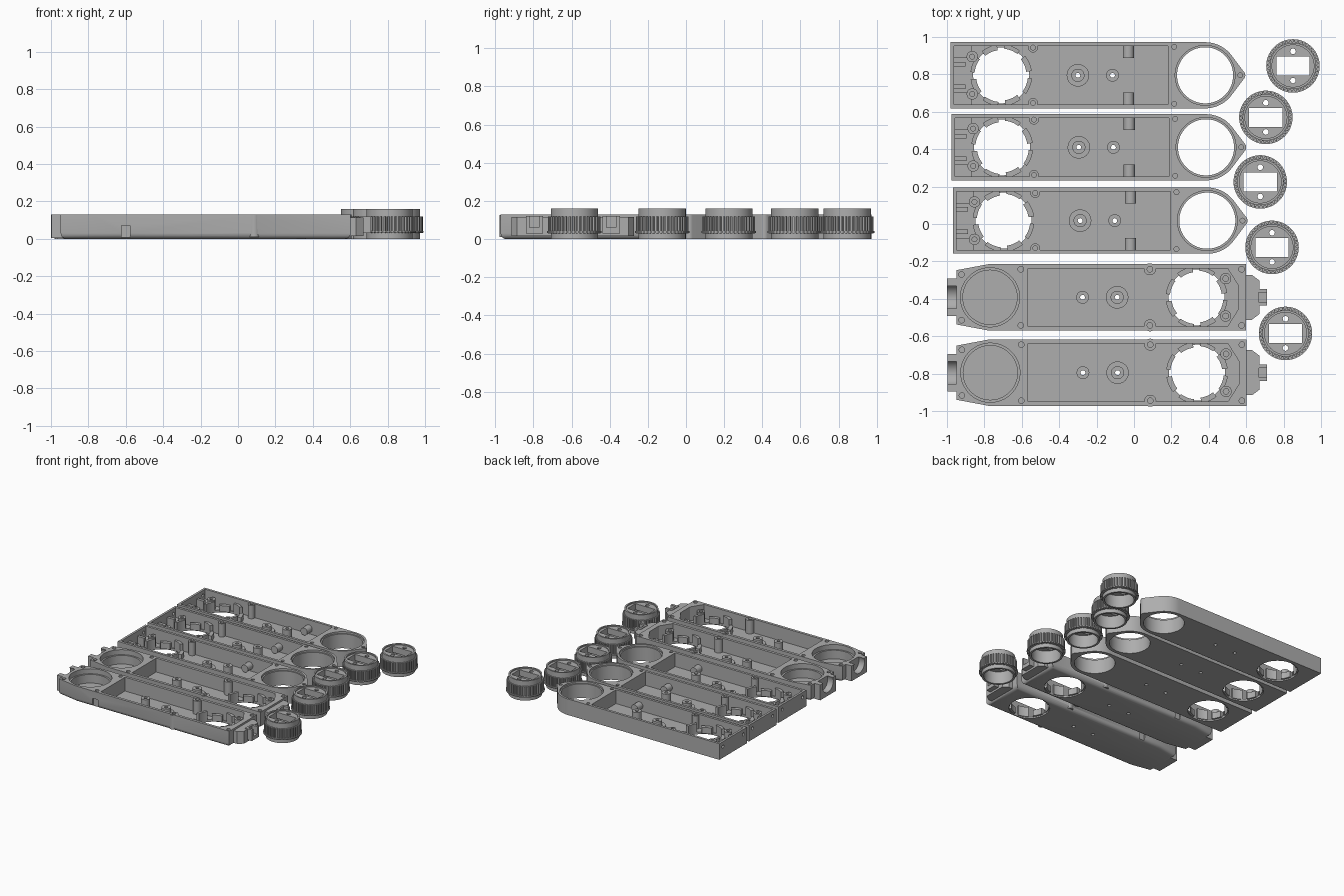
import bpy, bmesh, math
from mathutils import Matrix, Vector

if "Cube" in bpy.data.objects:
    bpy.data.objects.remove(bpy.data.objects["Cube"])

grey = bpy.data.materials.new("mid_grey")
grey.use_nodes = True
GREY = (0.42, 0.42, 0.42, 1)
grey.diffuse_color = GREY
grey.node_tree.nodes["Principled BSDF"].inputs["Base Color"].default_value = GREY


# ---- helpers ----
def arc(x, y, r, a0=0, a1=360, n=48):
    last = n if a1 - a0 == 360 else n + 1
    ang = [math.radians(a0 + (a1 - a0) * i / n) for i in range(last)]
    return [(x + r * math.cos(a), y + r * math.sin(a)) for a in ang]


def rect(x0, x1, y0, y1):
    return [(x0, y0), (x1, y0), (x1, y1), (x0, y1)]


def prism(name, pts, z0, z1, round_bottom=0):
    bm = bmesh.new()
    base = bm.faces.new([bm.verts.new((x, y, z0)) for x, y in pts])
    top = bmesh.ops.extrude_face_region(bm, geom=[base])["geom"]
    bmesh.ops.translate(bm, vec=(0, 0, z1 - z0), verts=[v for v in top if isinstance(v, bmesh.types.BMVert)])
    bmesh.ops.recalc_face_normals(bm, faces=bm.faces)
    if round_bottom:
        low = [e for e in bm.edges if all(v.co.z < z0 + 1e-5 for v in e.verts)]
        bmesh.ops.bevel(bm, geom=low, offset=round_bottom, segments=4, profile=0.5, affect='EDGES')
    me = bpy.data.meshes.new(name)
    bm.to_mesh(me)
    bm.free()
    ob = bpy.data.objects.new(name, me)
    me.materials.append(grey)
    bpy.context.collection.objects.link(ob)
    return ob


def disc(x, y, r, z0, z1, n=32):
    return prism("disc", arc(x, y, r, n=n), z0, z1)


def rod(axis, centre, r, length):
    ob = prism("rod", arc(0, 0, r, n=24), -length / 2, length / 2)
    turn = Matrix.Rotation(math.pi / 2, 4, 'Y' if axis == 'x' else 'X')
    ob.data.transform(Matrix.Translation(Vector(centre)) @ turn)
    return ob


def combine(ob, parts, op):
    for p in parts:
        m = ob.modifiers.new("bool", 'BOOLEAN')
        m.object, m.operation, m.solver = p, op, 'EXACT'
    dg = bpy.context.evaluated_depsgraph_get()
    me = bpy.data.meshes.new_from_object(ob.evaluated_get(dg))
    ob.modifiers.clear()
    ob.data = me
    for p in parts:
        bpy.data.objects.remove(p)


def cut(ob, parts):
    combine(ob, parts, 'DIFFERENCE')


def add(ob, parts):
    combine(ob, parts, 'UNION')


def smooth(ob):
    bpy.ops.object.select_all(action='DESELECT')
    ob.select_set(True)
    bpy.context.view_layer.objects.active = ob
    bpy.ops.object.shade_smooth_by_angle(angle=math.radians(30))


def place(ob, name, spots):
    smooth(ob)
    for i, (x, y) in enumerate(spots):
        o = ob if i == 0 else ob.copy()
        if i:
            bpy.context.collection.objects.link(o)
        o.name = f"{name}_{i + 1}"
        o.location = (x, y, 0)


def claw_ring(x, side):
    # broken ring of clips around the bearing opening, plus its screw ears
    parts = []
    for k in range(8):
        a = 45 * k + 8
        seg = arc(x, 0, 0.165, a, a + 31, 8) + arc(x, 0, 0.135 + 0.008 * (k % 2), a, a + 31, 8)[::-1]
        parts.append(prism("clip", seg, 0.01, 0.06 + 0.03 * (k % 2)))
    for s in (-1, 1):
        parts.append(disc(x + side * 0.155, s * 0.1, 0.03, 0.01, 0.1))
    return parts


def floor_bosses(big, small):
    return [disc(big, 0, 0.06, 0.01, 0.035), disc(big, 0, 0.035, 0.01, 0.075),
            disc(small, 0, 0.034, 0.01, 0.1)]


TOP = 0.13
FLOOR = 0.018

# ---- lower shells: rounded end with a through opening ----
tip = arc(0.38, 0, 0.177, -90, -38, 14) + arc(0.568, 0, 0.027, -38, 38, 8) + arc(0.38, 0, 0.177, 38, 90, 14)
shell = prism("lower_shell", [(-0.98, -0.177)] + tip + [(-0.98, 0.177)], 0, TOP)
cut(shell, [prism("cavity", rect(-0.962, 0.182, -0.157, 0.157), FLOOR, 0.2),
            disc(0.38, 0, 0.15, -0.1, 0.3, 64), disc(0.38, 0, 0.16, 0.115, 0.3, 64),
            disc(-0.71, 0, 0.15, -0.1, 0.3, 64)])
extra = claw_ring(-0.71, -1) + floor_bosses(-0.3, -0.115)
for s in (-1, 1):
    extra += [disc(-0.54, s * 0.148, 0.026, 0.01, TOP - 0.004),
              rod('y', (-0.03, s * 0.127, 0.06), 0.03, 0.07),
              prism("rib", rect(-0.97, -0.87, s * 0.127 - 0.035, s * 0.127 + 0.035), 0.01, 0.05),
              prism("rail", rect(-0.97, -0.9, s * 0.06 - 0.012, s * 0.06 + 0.012), 0.01, 0.09)]
add(shell, extra)
holes = [disc(x, 0, 0.013, -0.1, 0.3, 16) for x in (-0.3, -0.115)] + [disc(0.568, 0, 0.013, 0.03, 0.3, 16)]
for s in (-1, 1):
    holes += [disc(x, s * y, 0.013, 0.03, 0.3, 16) for x, y in ((-0.54, 0.148), (0.215, 0.152), (-0.865, 0.1))]
    holes.append(rod('x', (-0.97, s * 0.13, 0.09), 0.012, 0.06))
cut(shell, holes)
place(shell, "lower_shell", [(0, 0.795), (0.005, 0.41), (0.012, 0.018)])

# ---- upper shells: tapered end with a closed pit, clip tabs on both ends ----
half = [(-0.95, 0.145), (-0.78, 0.177), (0.6, 0.177)]
shell = prism("upper_shell", [(x, -y) for x, y in half] + half[::-1], 0, TOP, 0.03)
add(shell, [prism("socket_tab", rect(-1.0, -0.9, -0.1, 0.1), 0.005, TOP),
            prism("plug", [(0.55, -0.12), (0.63, -0.12), (0.67, -0.09), (0.67, 0.09), (0.63, 0.12), (0.55, 0.12)],
                  0.015, 0.115),
            prism("plug_tip", rect(0.65, 0.71, -0.045, 0.045), 0.03, 0.12)])
cut(shell, [prism("cavity", rect(-0.568, 0.47, -0.155, 0.155), FLOOR, 0.2),
            prism("end_cavity", [(0.46, -0.155), (0.5, -0.155), (0.56, -0.06), (0.56, 0.06), (0.5, 0.155),
                                 (0.46, 0.155)], FLOOR, 0.2),
            disc(-0.77, 0, 0.158, 0.09, 0.3, 64), disc(-0.77, 0, 0.145, 0.02, 0.3, 64),
            disc(0.335, 0, 0.15, -0.1, 0.3, 64), rod('x', (-1.0, 0, 0.1), 0.068, 0.1),
            prism("plug_slot", rect(0.665, 0.73, -0.025, 0.025), 0.06, 0.2)])
extra = claw_ring(0.335, 1) + floor_bosses(-0.09, -0.275)
extra += [disc(0.085, s * 0.15, 0.032, 0.01, TOP - 0.004) for s in (-1, 1)]
add(shell, extra)
holes = [disc(x, 0, 0.013, -0.1, 0.3, 16) for x in (-0.09, -0.275)]
for s in (-1, 1):
    holes += [disc(x, s * y, 0.015, 0.03, 0.3, 16)
              for x, y in ((-0.605, 0.15), (0.085, 0.15), (0.575, 0.15), (-0.922, 0.122), (0.49, 0.1))]
    holes += [prism("side_notch", rect(x, x + 0.045, s * 0.177 - 0.012, s * 0.177 + 0.012), -0.1, 0.07)
              for x in (-0.625,)]
cut(shell, holes)
place(shell, "upper_shell", [(0, -0.392), (0.002, -0.795)])

# ---- ribbed wheels ----
wheel = disc(0, 0, 0.124, 0, 0.16, 64)
ridges = []
TEETH = 40
for k in range(TEETH):
    a = 360 / TEETH * k
    ridges += arc(0, 0, 0.128, a, a + 3.5, 1) + arc(0, 0, 0.138, a + 4.5, a + 8, 1)
add(wheel, [prism("ridges", ridges, 0.03, 0.118), disc(0, 0, 0.143, 0.033, 0.041, 64)])
cut(wheel, [disc(0, 0, 0.108, -0.1, 0.1, 64), disc(0, 0, 0.112, 0.15, 0.3, 64),
            prism("window", rect(-0.089, 0.089, -0.051, 0.051), 0.05, 0.3),
            disc(0, 0.078, 0.015, 0.05, 0.3, 16), disc(0, -0.078, 0.015, 0.05, 0.3, 16)])
place(wheel, "ribbed_wheel", [(0.85, 0.845), (0.705, 0.57), (0.675, 0.225), (0.738, -0.125), (0.81, -0.585)])
